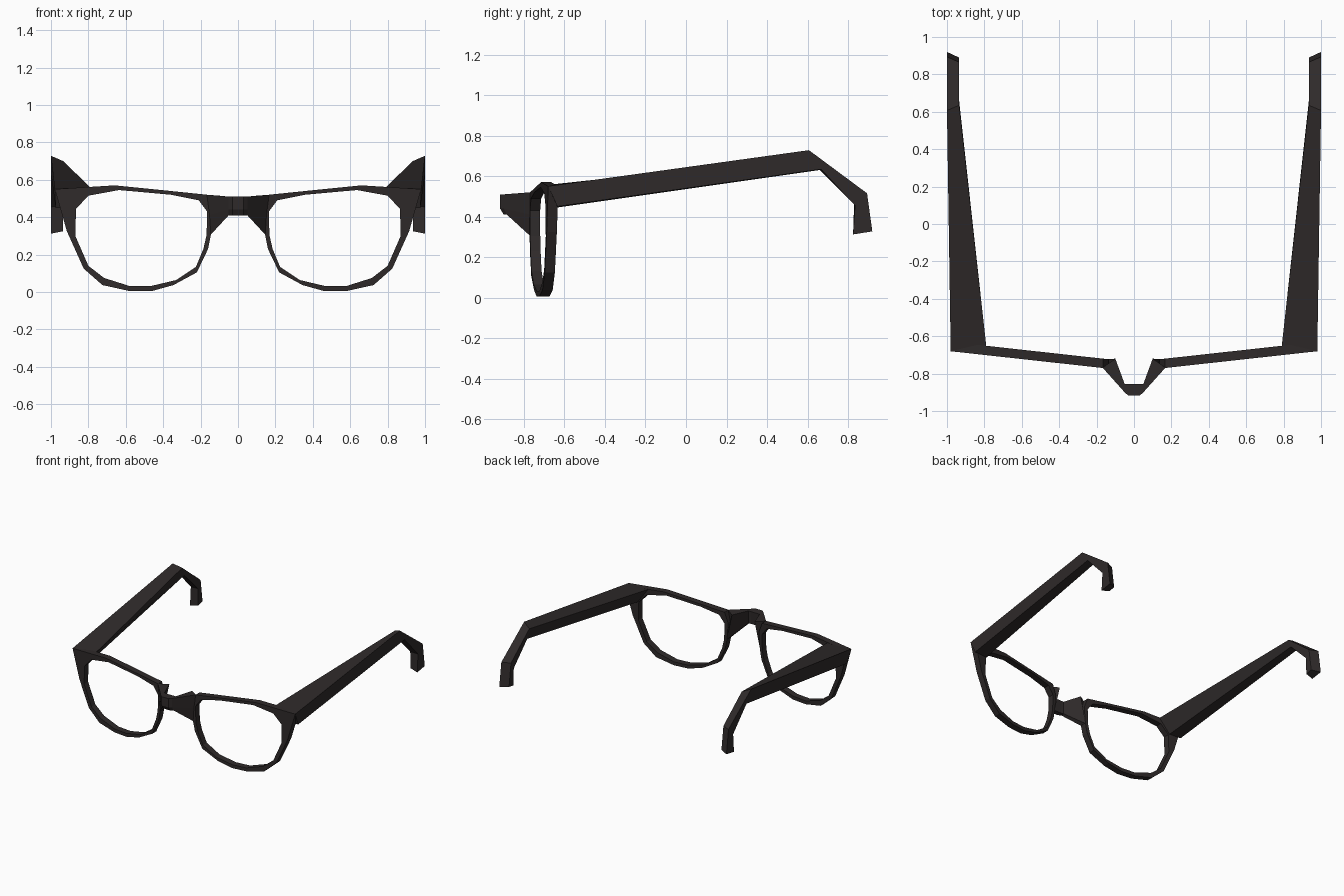
import bpy, bmesh

if "Cube" in bpy.data.objects:
    bpy.data.objects.remove(bpy.data.objects["Cube"])

mat = bpy.data.materials.new("dark_frame")
mat.diffuse_color = (0.028, 0.023, 0.023, 1)
mat.use_nodes = True
mat.node_tree.nodes["Principled BSDF"].inputs["Base Color"].default_value = mat.diffuse_color


def loft(name, sections, closed=False, cap_start=True):
    """Skin a list of equal-sized cross-sections and mirror the result across x."""
    bm = bmesh.new()
    rings = [[bm.verts.new(p) for p in s] for s in sections]
    n = len(rings[0])
    pairs = list(zip(rings, rings[1:]))
    if closed:
        pairs.append((rings[-1], rings[0]))
    for a, b in pairs:
        for i in range(n):
            j = (i + 1) % n
            bm.faces.new((a[i], a[j], b[j], b[i]))
    if not closed:
        bm.faces.new(rings[-1])
        if cap_start:
            bm.faces.new(rings[0])
    bmesh.ops.recalc_face_normals(bm, faces=bm.faces)
    if not cap_start:
        # open shell: make sure the normals point outward
        c = sum((f.calc_center_median().y for f in bm.faces)) / len(bm.faces)
        front = min(bm.faces, key=lambda f: f.calc_center_median().y)
        if front.normal.y > 0 and front.calc_center_median().y < c:
            bmesh.ops.reverse_faces(bm, faces=bm.faces)
    me = bpy.data.meshes.new(name)
    bm.to_mesh(me)
    bm.free()
    me.materials.append(mat)
    ob = bpy.data.objects.new(name, me)
    bpy.context.collection.objects.link(ob)
    mod = ob.modifiers.new("Mirror", 'MIRROR')
    mod.merge_threshold = 0.001
    return ob


# Lens rims: inner (x, z) and outer (x, z) outline pairs on a slightly swept plane
rim = [
    (.168, .305, .145, .305), (.165, .43, .135, .44), (.21, .49, .165, .52),
    (.36, .52, .36, .54), (.636, .545, .66, .57), (.80, .515, .82, .56),
    (.866, .444, .98, .55), (.87, .30, .915, .325), (.80, .14, .825, .125),
    (.716, .075, .725, .037), (.58, .032, .58, .005), (.465, .032, .46, .005),
    (.33, .064, .345, .037), (.225, .134, .22, .105), (.185, .23, .16, .23),
]


def front_y(x):
    return -.77 + .11 * (x - .165)


T = .05
loft("lens_rims", [
    [(xi, front_y(xi), zi), (xo, front_y(xo), zo),
     (xo, front_y(xo) + T, zo), (xi, front_y(xi) + T, zi)]
    for xi, zi, xo, zo in rim], closed=True)

# Bridge: forward-arched nose piece flaring down to the rims
bridge = [
    [(0, -.918, .51), (0, -.918, .44), (0, -.90, .41), (0, -.86, .41), (0, -.855, .51)],
    [(.03, -.918, .51), (.03, -.918, .44), (.03, -.90, .41), (.03, -.86, .41), (.03, -.855, .51)],
    [(.05, -.90, .51), (.05, -.90, .44), (.05, -.885, .41), (.05, -.855, .41), (.05, -.855, .51)],
    [(.168, -.768, .52), (.155, -.768, .41), (.147, -.77, .305), (.147, -.723, .305), (.10, -.72, .515)],
]
loft("bridge", bridge, cap_start=False)

# Temples: outer top, inner top, inner bottom, outer bottom at each bend
temple = [
    [(.98, -.68, .55), (.79, -.652, .56), (.87, -.635, .445), (.975, -.635, .45)],
    [(1, .607, .728), (.935, .635, .70), (.935, .66, .63), (1, .667, .634)],
    [(1, .894, .515), (.935, .865, .515), (.935, .83, .46), (1, .835, .455)],
    [(1, .92, .327), (.935, .89, .335), (.935, .835, .325), (1, .825, .312)],
]
loft("temples", temple)
